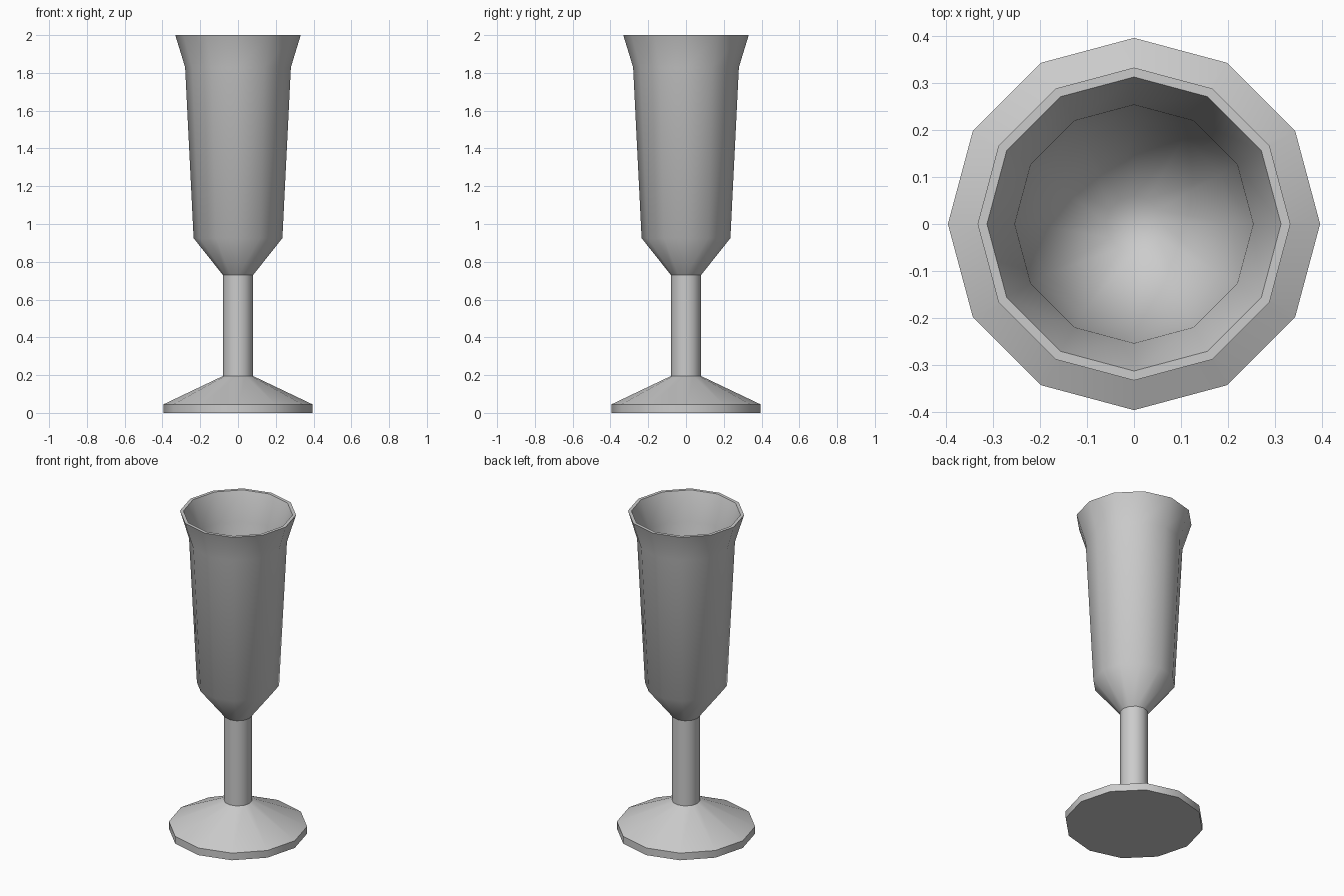
import bpy
import bmesh
from math import cos, sin, pi, radians

SIDES = 12

if "Cube" in bpy.data.objects:
    bpy.data.objects.remove(bpy.data.objects["Cube"], do_unlink=True)

grey = bpy.data.materials.new("plain_grey")
grey.use_nodes = True
colour = (0.6, 0.6, 0.6, 1)
grey.diffuse_color = colour
grey.node_tree.nodes["Principled BSDF"].inputs["Base Color"].default_value = colour


def lathe(name, profile, cap_start=False, cap_end=False, sharp=60):
    """Turn a (radius, height) profile into a twelve-sided part."""
    bm = bmesh.new()
    rings = []
    for r, z in profile:
        angles = [2 * pi * i / SIDES for i in range(SIDES)]
        rings.append([bm.verts.new((r * cos(a), r * sin(a), z)) for a in angles])
    for low, high in zip(rings, rings[1:]):
        for i in range(SIDES):
            j = (i + 1) % SIDES
            bm.faces.new((low[i], low[j], high[j], high[i]))
    if cap_start:
        bm.faces.new(rings[0][::-1])
    if cap_end:
        bm.faces.new(rings[-1])
    bm.normal_update()
    # Smooth shading with crisp corners
    for face in bm.faces:
        face.smooth = True
    for edge in bm.edges:
        edge.smooth = edge.calc_face_angle(0) < radians(sharp)
    mesh = bpy.data.meshes.new(name)
    bm.to_mesh(mesh)
    bm.free()
    mesh.materials.append(grey)
    obj = bpy.data.objects.new(name, mesh)
    bpy.context.collection.objects.link(obj)
    return obj


# Foot: short vertical rim, then a shallow cone up to the stem
lathe("foot", [(0.395, 0), (0.395, 0.045), (0.08, 0.195)], cap_start=True)

# Stem: plain straight tube
lathe("stem", [(0.08, 0.195), (0.08, 0.73)])

# Bowl: outer wall up to the flared lip, then down the inside
outer = [(0.08, 0.73), (0.235, 0.925), (0.28, 1.83), (0.332, 2)]
inner = [(0.312, 2), (0.253, 1.83), (0.212, 0.94), (0.06, 0.77)]
lathe("bowl", outer + inner, cap_end=True)
